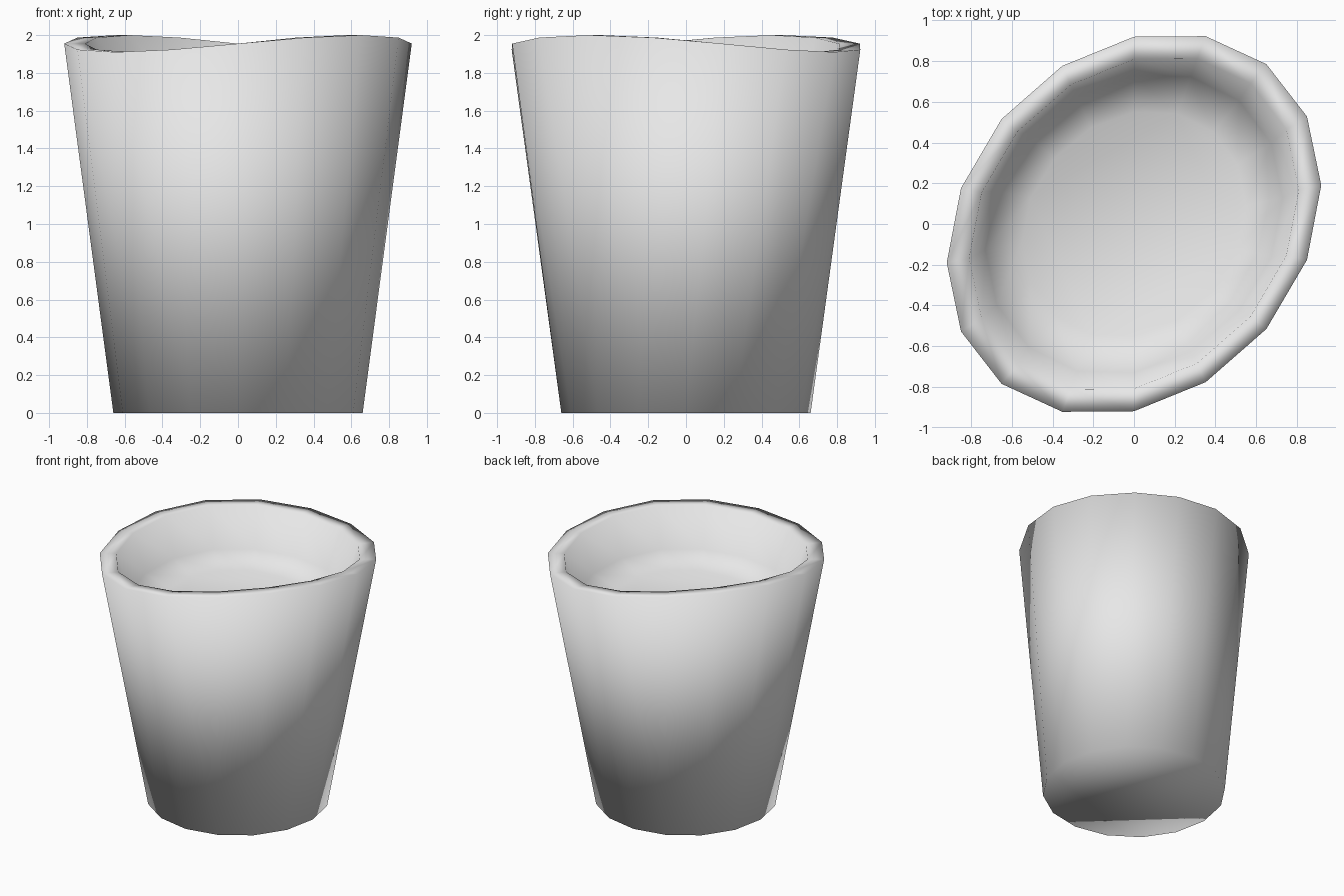
import bpy
import bmesh
from math import sin, cos, pi

cube = bpy.data.objects.get("Cube")
if cube:
    bpy.data.objects.remove(cube, do_unlink=True)

SIDES = 16
RIM_Z = 1.955


def ring(bm, radius, height):
    """Sixteen-sided loop, progressively skewed and warped towards the rim."""
    amount = height / RIM_Z
    verts = []
    for i in range(SIDES):
        a = 2 * pi * i / SIDES
        x = radius * sin(a)
        y = radius * cos(a) + 0.207 * amount * x
        z = height - 0.045 * amount * sin(2 * a)
        verts.append(bm.verts.new((x, y, z)))
    return verts


# Plain grey material
grey = bpy.data.materials.new("light grey")
grey.use_nodes = True
color = (0.8, 0.8, 0.8, 1.0)
grey.diffuse_color = color
grey.node_tree.nodes["Principled BSDF"].inputs["Base Color"].default_value = color

# Cup: base, outer wall, rim, inner wall, hollow floor
profile = [(0.66, 0.0), (0.92, RIM_Z), (0.81, RIM_Z), (0.73, 1.64), (0.55, 1.55)]
bm = bmesh.new()
loops = [ring(bm, r, z) for r, z in profile]
for low, high in zip(loops, loops[1:]):
    for i in range(SIDES):
        j = (i + 1) % SIDES
        bm.faces.new((low[i], low[j], high[j], high[i]))
bm.faces.new(loops[0])
bm.faces.new(loops[-1])
bmesh.ops.recalc_face_normals(bm, faces=bm.faces[:])
for face in bm.faces:
    face.smooth = True

mesh = bpy.data.meshes.new("cup")
bm.to_mesh(mesh)
bm.free()
mesh.materials.append(grey)
cup = bpy.data.objects.new("cup", mesh)
bpy.context.collection.objects.link(cup)
